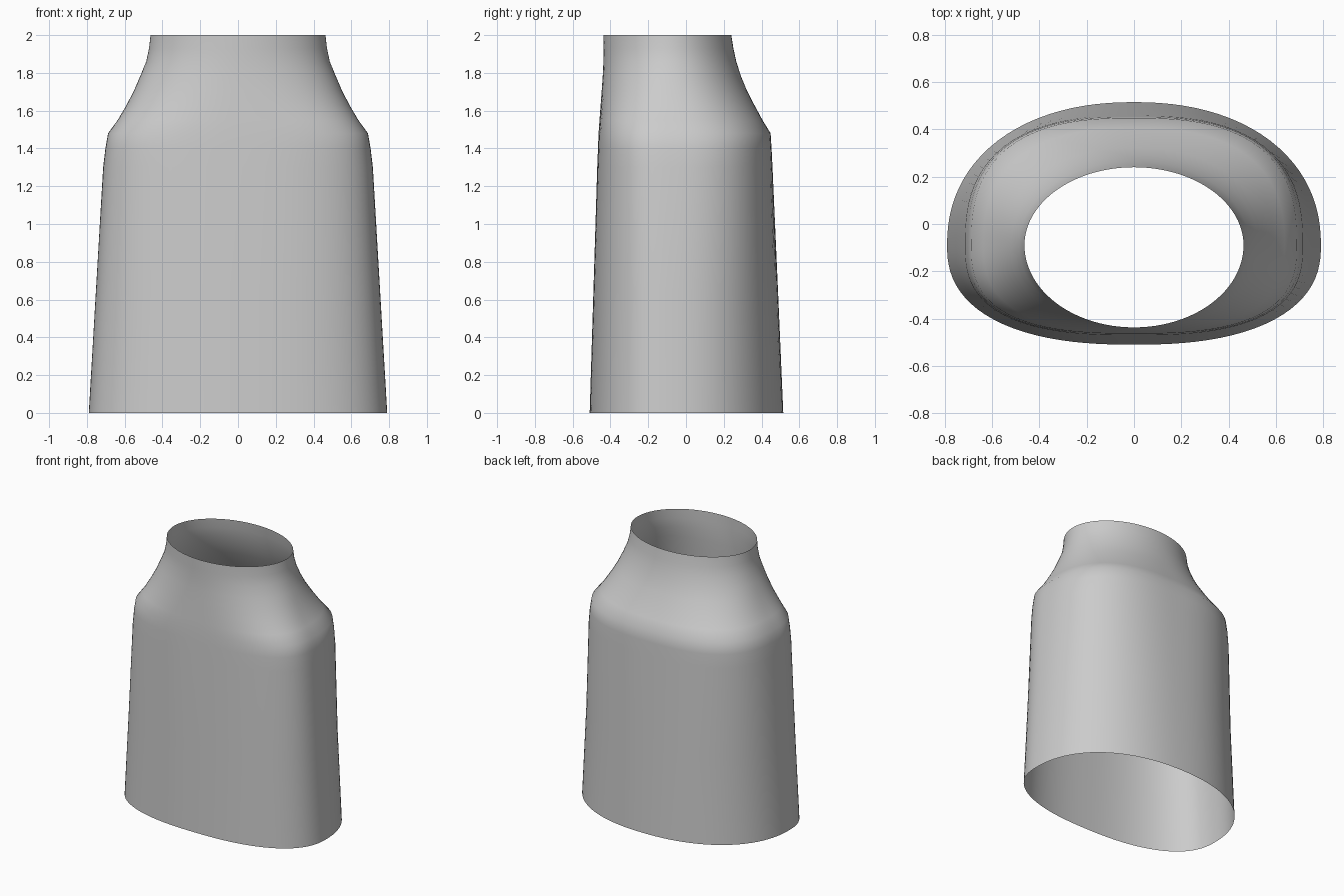
import bpy, bmesh, math

SIDES = 96
MID_Y = -0.09  # y of the widest line

# Sections: z, half width, front y, back y, front roundness, back roundness
SECTIONS = [
    (0.00, 0.79, -0.51, 0.515, 2.4, 2.2),
    (0.65, 0.752, -0.49, 0.487, 2.5, 2.3),
    (1.30, 0.714, -0.47, 0.458, 2.7, 2.6),
    (1.40, 0.702, -0.466, 0.453, 2.75, 2.65),
    (1.48, 0.688, -0.463, 0.448, 2.75, 2.65),
    (1.55, 0.637, -0.458, 0.405, 2.6, 2.5),
    (1.63, 0.590, -0.452, 0.362, 2.4, 2.35),
    (1.71, 0.549, -0.446, 0.321, 2.25, 2.2),
    (1.78, 0.519, -0.441, 0.292, 2.15, 2.1),
    (1.86, 0.486, -0.437, 0.266, 2.05, 2.05),
    (1.93, 0.471, -0.437, 0.251, 2.0, 2.0),
    (2.00, 0.463, -0.437, 0.24, 2.0, 2.0),
]


def ring(bm, z, w, front, back, nf, nb):
    verts = []
    for i in range(SIDES):
        a = 2 * math.pi * i / SIDES
        c, s = math.cos(a), math.sin(a)
        n, depth = (nb, back - MID_Y) if s >= 0 else (nf, MID_Y - front)
        r = (abs(c) ** n + abs(s) ** n) ** (-1 / n)
        verts.append(bm.verts.new((w * r * c, MID_Y + depth * r * s, z)))
    return verts


# Open sleeve lofted through the sections
bm = bmesh.new()
rings = [ring(bm, *s) for s in SECTIONS]
for lo, hi in zip(rings, rings[1:]):
    for i in range(SIDES):
        j = (i + 1) % SIDES
        bm.faces.new((lo[i], lo[j], hi[j], hi[i])).smooth = True
mesh = bpy.data.meshes.new("tapered_sleeve")
bm.to_mesh(mesh)
bm.free()
bpy.context.collection.objects.link(bpy.data.objects.new("tapered_sleeve", mesh))
